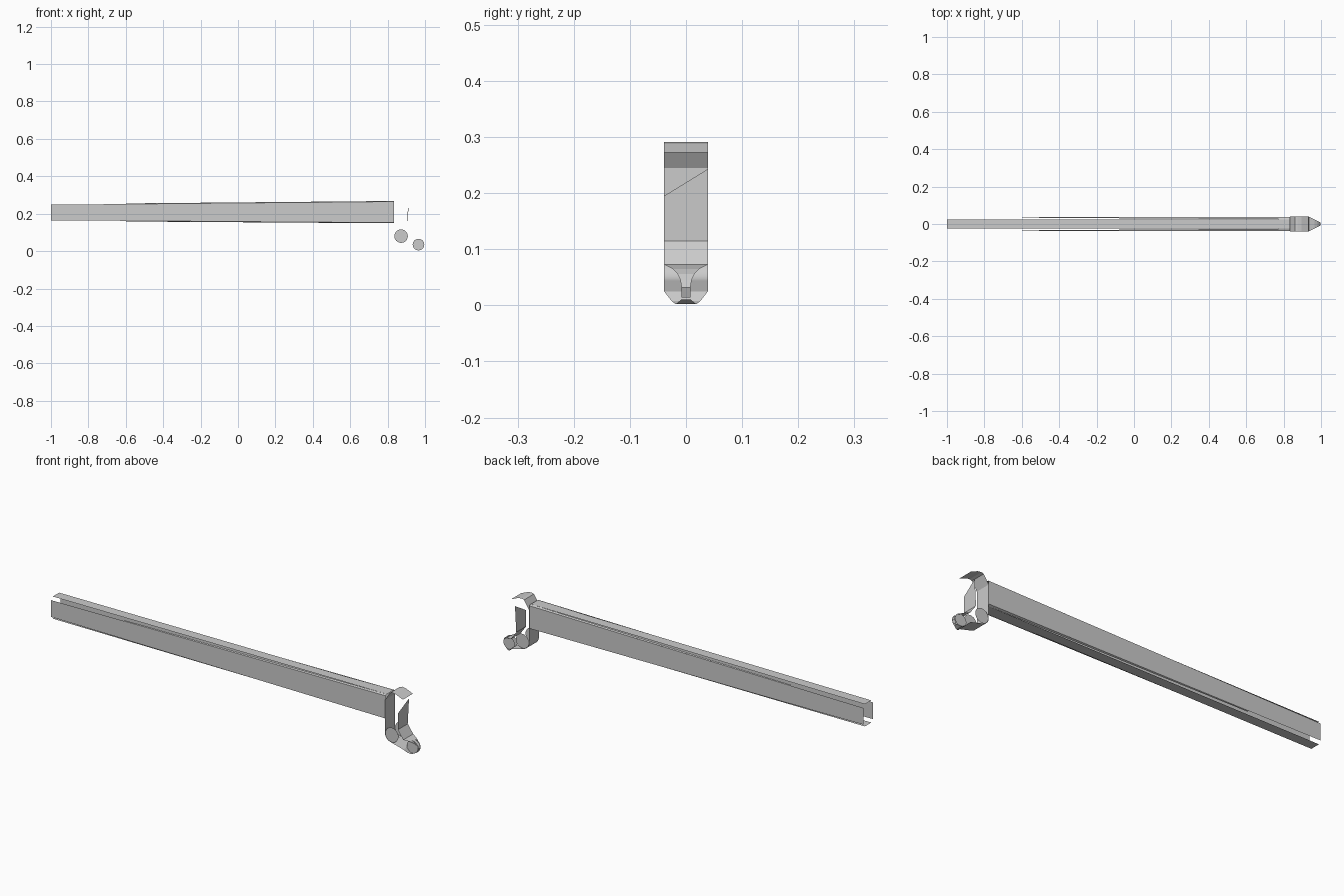
import bpy, bmesh, math

if "Cube" in bpy.data.objects:
    bpy.data.objects.remove(bpy.data.objects["Cube"])


def make(name, verts, faces, smooth=False):
    me = bpy.data.meshes.new(name)
    me.from_pydata(verts, [], faces)
    ob = bpy.data.objects.new(name, me)
    bpy.context.collection.objects.link(ob)
    if smooth:
        for p in me.polygons:
            p.use_smooth = True
    return ob


def sheet(name, rows, smooth=False):
    """Thin sheet swept through rows of (x, z, half width)."""
    verts = []
    for x, z, w in rows:
        verts += [(x, -w, z), (x, w, z)]
    faces = [(2*i, 2*i+1, 2*i+3, 2*i+2) for i in range(len(rows) - 1)]
    return make(name, verts, faces, smooth)


def disc(name, x, y, z, r, n=24):
    verts = [(x + r*math.cos(2*math.pi*i/n), y, z + r*math.sin(2*math.pi*i/n))
             for i in range(n)]
    return make(name, verts, [tuple(range(n))])


L, R, W, S = -1.0, 0.835, 0.037, 0.025

# tapered side plates of the beam
for side, y in (("front", -W), ("back", W)):
    make("beam_%s_plate" % side,
         [(L, y, 0.165), (R, y, 0.152), (R, y, 0.265), (L, y, 0.248)],
         [(0, 1, 2, 3)])

# top and bottom strips, with corner strips that narrow to open gaps
for side, z0, z1, e0, e1 in (("top", 0.262, 0.268, 0.248, 0.265),
                             ("bottom", 0.152, 0.149, 0.165, 0.152)):
    sheet("beam_%s_strip" % side, [(L, z0, S), (R, z1, S)])
    for s in (-1, 1):
        make("beam_%s_corner" % side,
             [(-0.6, s*W, e0 + (e1 - e0)*0.22), (R, s*W, e1),
              (R, s*S, z1), (-0.6, s*0.034, (z0 + e0)/2)],
             [(0, 1, 2, 3)])

# end plate with the hooked top
E = 0.039
sheet("end_plate", [(R, 0.115, E), (R, 0.245, E)])
sheet("top_hook", [(R, 0.245, E), (0.862, 0.287, E), (0.875, 0.291, E),
                   (0.895, 0.288, E), (0.933, 0.272, E)])

# inner plate with a slanted top edge
make("inner_plate", [(0.905, -E, 0.115), (0.905, E, 0.115),
                     (0.912, E, 0.243), (0.905, -E, 0.195)], [(0, 1, 2, 3)])

# upper jaw narrowing to the tip
sheet("upper_jaw", [(0.905, 0.115, E), (0.935, 0.073, E),
                    (0.965, 0.065, 0.024), (0.982, 0.056, 0.015),
                    (0.993, 0.045, 0.01), (0.997, 0.032, 0.008),
                    (0.990, 0.014, 0.008)])

# rounded shell under the end plate, wrapping the large roller
rows = [(R, 0.115, E)]
for i in range(9):
    a = math.radians(180 + i*80/8)
    rows.append((0.872 + 0.037*math.cos(a), 0.08 + 0.037*math.sin(a), E))
sheet("roller_shell", rows, True)

# lower jaw
sheet("lower_jaw", [(0.866, 0.043, E), (0.935, 0.025, E),
                    (0.950, 0.008, 0.026), (0.965, 0.002, 0.018),
                    (0.985, 0.010, 0.009)])

# roller faces
for s in (-1, 1):
    disc("large_roller_face", 0.872, s*0.038, 0.08, 0.036)
    disc("tip_roller_face", 0.965, s*0.010, 0.035, 0.031)
